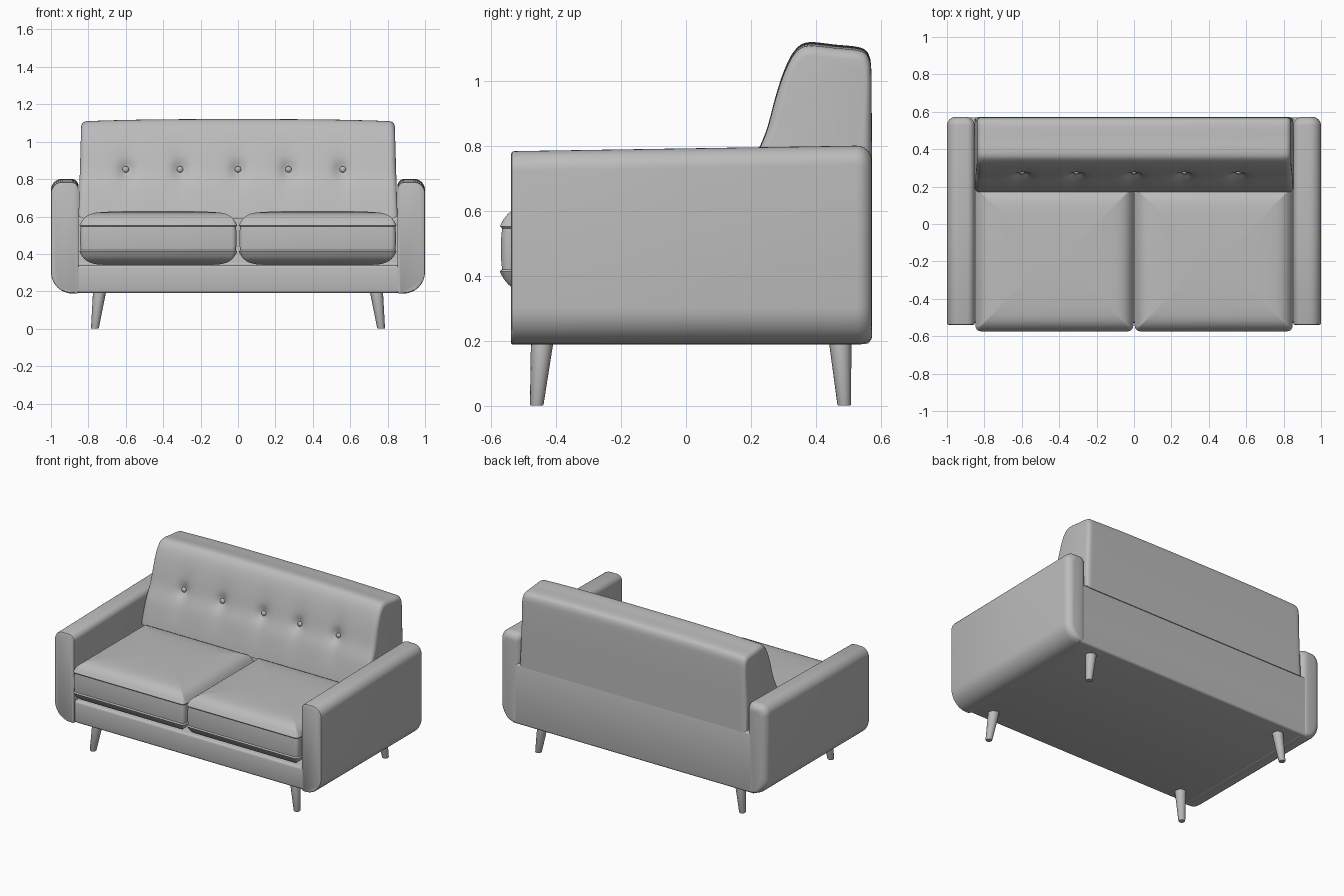
import bpy, bmesh, math
from mathutils import Vector

if "Cube" in bpy.data.objects:
    bpy.data.objects.remove(bpy.data.objects["Cube"])

fabric = bpy.data.materials.new("grey upholstery")
fabric.diffuse_color = (0.5, 0.5, 0.5, 1)
fabric.use_nodes = True
fabric.node_tree.nodes["Principled BSDF"].inputs["Base Color"].default_value = fabric.diffuse_color


def finish(name, bm, angle=35):
    bmesh.ops.recalc_face_normals(bm, faces=bm.faces)
    mesh = bpy.data.meshes.new(name)
    bm.to_mesh(mesh)
    bm.free()
    ob = bpy.data.objects.new(name, mesh)
    bpy.context.collection.objects.link(ob)
    mesh.materials.append(fabric)
    bpy.ops.object.select_all(action='DESELECT')
    ob.select_set(True)
    bpy.context.view_layer.objects.active = ob
    bpy.ops.object.shade_smooth_by_angle(angle=math.radians(angle))
    return ob


def loft(name, rings, angle=35):
    """Skin closed rings of equal length and cap both ends."""
    bm = bmesh.new()
    rows = [[bm.verts.new(p) for p in ring] for ring in rings]
    n = len(rows[0])
    for a, b in zip(rows, rows[1:]):
        for i in range(n):
            j = (i + 1) % n
            bm.faces.new((a[i], a[j], b[j], b[i]))
    bm.faces.new(rows[0])
    bm.faces.new(rows[-1])
    return finish(name, bm, angle)


def round_rect(a0, a1, b0, b1, radii, inset=0, n=8):
    """Rounded rectangle; radii order: low-low, high-low, high-high, low-high."""
    a0, a1, b0, b1 = a0 + inset, a1 - inset, b0 + inset, b1 - inset
    corners = ((a0, b0, 1, 1), (a1, b0, -1, 1), (a1, b1, -1, -1), (a0, b1, 1, -1))
    pts = []
    for k, ((a, b, sa, sb), r) in enumerate(zip(corners, radii)):
        r = max(r - inset, 0.004)
        for i in range(n + 1):
            t = math.pi + math.pi / 2 * (k + i / n)
            pts.append((a + sa * r + r * math.cos(t), b + sb * r + r * math.sin(t)))
    return pts


def smooth_curve(pts, steps=5):
    """Catmull-Rom curve through the points."""
    pts = [Vector(p) for p in pts]
    full = [pts[0]] + pts + [pts[-1]]
    out = []
    for p0, p1, p2, p3 in zip(full, full[1:], full[2:], full[3:]):
        for s in range(steps):
            t = s / steps
            out.append(0.5 * (2 * p1 + (p2 - p0) * t + (2 * p0 - 5 * p1 + 4 * p2 - p3) * t * t
                              + (3 * p1 - p0 - 3 * p2 + p3) * t ** 3))
    return out + [pts[-1]]


# Base with low back panel: an L profile run across the width
bm = bmesh.new()
L = [(-0.53, 0.19), (0.569, 0.19), (0.569, 0.60), (0.25, 0.60), (0.25, 0.34), (-0.53, 0.34)]
face = bm.faces.new([bm.verts.new((-0.9, y, z)) for y, z in L])
ext = bmesh.ops.extrude_face_region(bm, geom=[face])
bmesh.ops.translate(bm, vec=(1.8, 0, 0),
                    verts=[v for v in ext["geom"] if isinstance(v, bmesh.types.BMVert)])
long_edges = [e for e in bm.edges if abs(e.verts[0].co.x - e.verts[1].co.x) > 1]
bmesh.ops.bevel(bm, geom=long_edges, offset=0.015, segments=3, profile=0.5, affect='EDGES')
finish("base", bm)

# Arms: rounded section swept front to back, tight front edge, soft rear edge
arm_steps = [(-0.54, 0.010), (-0.536, 0.002), (-0.53, 0.0), (0.0, 0.0), (0.525, 0.0)]
arm_steps += [(0.525 + 0.048 * math.sin(t), 0.045 * (1 - math.cos(t)))
              for t in [math.pi / 2 * i / 6 for i in range(1, 7)]]
for side, label in ((-1, "left"), (1, "right")):
    rings = []
    for y, inset in arm_steps:
        top = 0.793 + 0.008 * y / 0.5
        ring = round_rect(0.852, 1.0, 0.188, top, (0.012, 0.115, 0.06, 0.04), 0)
        mid = Vector((0.926, 0.49))
        pts = []
        for a, b in ring:
            # pull each section in evenly; underside only slightly
            k = 0.5 if b < mid.y else 1
            a += inset * (mid.x - a) / 0.074
            b += inset * k * (mid.y - b) / 0.3
            pts.append((side * a, y, b))
        rings.append(pts)
    loft(label + "_arm", rings, 40)

# Seat cushions: stacked outlines, boxed edge with a seam, domed top and belly
half = [(0.0, 0.070), (0.012, 0.092), (0.025, 0.108), (0.04, 0.121), (0.06, 0.131),
        (0.09, 0.138), (0.14, 0.142), (0.22, 0.145), (0.32, 0.147)]
seam = [(0.007, -0.063), (0.004, -0.03), (0.004, 0.03), (0.007, 0.063)]
levels = [(i, -h) for i, h in reversed(half)] + seam + half
for side, label in ((-1, "left"), (1, "right")):
    rings = []
    for inset, h in levels:
        o = round_rect(0.004, 0.848, -0.574, 0.20, (0.03,) * 4, inset, 5)
        rings.append([(side * x, y, 0.483 + h) for x, y in o])
    loft(label + "_seat_cushion", rings, 32)

# Backrest: side profile lofted across the width, tufted at the buttons
buttons = (-0.6, -0.31, 0.0, 0.27, 0.56)
profile = smooth_curve([(0.17, 0.59), (0.185, 0.66), (0.212, 0.76), (0.248, 0.85), (0.278, 0.96),
                        (0.305, 1.04), (0.335, 1.095), (0.375, 1.12), (0.46, 1.113),
                        (0.54, 1.103), (0.566, 1.075), (0.572, 1.02)], 6)
profile += [Vector((0.573, 0.8)), Vector((0.573, 0.59))]
R = 0.03
ends = [(0.853 - R * (1 - math.sin(t)), R * (1 - math.cos(t)))
        for t in [math.pi / 2 * i / 5 for i in range(6)]]
inner = [(-0.823 + 1.646 * i / 90, 0) for i in range(1, 90)]
slices = [(-x, i) for x, i in reversed(ends)] + inner + ends
centre = Vector((0.42, 0.85))
rings = []
for x, inset in slices:
    ring = []
    for p in profile:
        d = centre - p
        q = p + d.normalized() * inset if d.length else p.copy()
        front = min(max((0.37 - p.x) / 0.07, 0), 1)
        dent = 0
        for b in buttons:
            u, v = x - b, p.y - 0.85
            dent += 0.026 * math.exp(-(u / 0.035) ** 2 - (v / 0.04) ** 2)
            dent += 0.012 * math.exp(-(u / 0.06) ** 2 - (v / 0.13) ** 2)
        rise = (q.y - 0.59) / 0.53
        ring.append((x * (1 - 0.018 * rise), q.x + dent * front,
                     q.y - 0.012 * max(rise, 0) * abs(x / 0.85) ** 3))
    rings.append(ring)
loft("backrest", rings, 40)

# Buttons
for i, x in enumerate(buttons):
    bm = bmesh.new()
    bmesh.ops.create_uvsphere(bm, u_segments=16, v_segments=10, radius=0.017)
    bmesh.ops.scale(bm, vec=(1, 0.7, 1), verts=bm.verts)
    bmesh.ops.translate(bm, vec=(x, 0.277, 0.852), verts=bm.verts)
    finish("button_%d" % (i + 1), bm, 60)

# Tapered, splayed legs
for side, label in ((-1, "left"), (1, "right")):
    for name, y_top, y_bottom in (("front", -0.443, -0.46), ("back", 0.475, 0.4875)):
        rings = []
        for z, x, y, r in ((0.0, 0.765, y_bottom, 0.019), (0.004, 0.765, y_bottom, 0.021),
                           (0.2, 0.74, y_top, 0.035)):
            rings.append([(side * (x + r * math.cos(math.tau * i / 16)),
                           y + r * math.sin(math.tau * i / 16), z) for i in range(16)])
        loft("%s_%s_leg" % (label, name), rings, 50)
